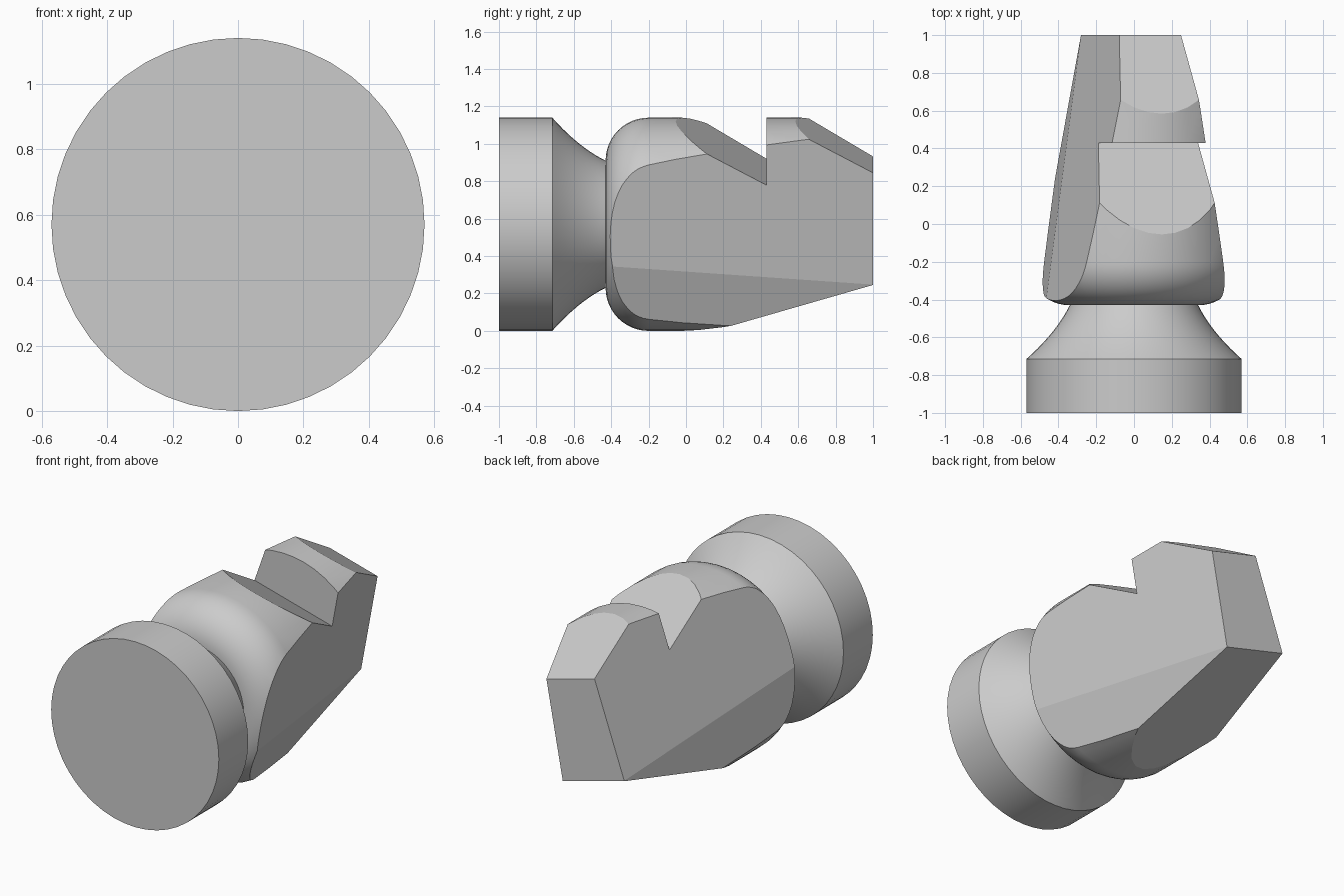
import bpy, bmesh, math
from mathutils import Vector

if "Cube" in bpy.data.objects:
    bpy.data.objects.remove(bpy.data.objects["Cube"])

RADIUS = 0.57
TILT = math.radians(15)
SEGMENTS = 48

grey = bpy.data.materials.new("light_grey")
grey.use_nodes = True
grey.diffuse_color = (0.6, 0.6, 0.6, 1)
grey.node_tree.nodes["Principled BSDF"].inputs["Base Color"].default_value = (0.6, 0.6, 0.6, 1)


def lathe(profile):
    """Revolve (y, radius) points about the y axis."""
    bm = bmesh.new()
    verts = [bm.verts.new((0, y, r)) for y, r in profile]
    edges = [bm.edges.new(pair) for pair in zip(verts, verts[1:])]
    bmesh.ops.spin(bm, geom=verts + edges, cent=(0, 0, 0), axis=(0, 1, 0),
                   angle=math.tau, steps=SEGMENTS, use_merge=False)
    bmesh.ops.remove_doubles(bm, verts=bm.verts, dist=0.0005)
    return bm


def slice_off(bm, point, normal):
    """Remove everything beyond a plane and close the cut with a flat face."""
    geom = bm.verts[:] + bm.edges[:] + bm.faces[:]
    bmesh.ops.bisect_plane(bm, geom=geom, plane_co=point, dist=0.0001,
                           plane_no=Vector(normal).normalized(), clear_outer=True)
    rim = [e for e in bm.edges if e.is_boundary]
    bmesh.ops.holes_fill(bm, edges=rim, sides=0)


def make_object(name, bm):
    bmesh.ops.recalc_face_normals(bm, faces=bm.faces)
    mesh = bpy.data.meshes.new(name)
    bm.to_mesh(mesh)
    bm.free()
    mesh.materials.append(grey)
    obj = bpy.data.objects.new(name, mesh)
    bpy.context.collection.objects.link(obj)
    return obj


def select_only(obj):
    bpy.ops.object.select_all(action="DESELECT")
    obj.select_set(True)
    bpy.context.view_layer.objects.active = obj


# Round base with a concave neck
neck = [(-1, 0), (-1, RADIUS), (-0.715, RADIUS)]
for i in range(1, 11):
    t = i / 10
    neck.append((-0.715 + 0.285 * t, RADIUS - 0.32 * t + 0.09 * t * t))
base = make_object("base_and_neck", lathe(neck))

# Round-shouldered head, still a plain cylinder at the back
shoulder = 0.23
head_profile = [(-0.43, 0)]
for i in range(13):
    a = math.pi / 2 * i / 12
    head_profile.append((-0.2 - shoulder * math.cos(a),
                         RADIUS - shoulder + shoulder * math.sin(a)))
head_profile += [(1, RADIUS), (1, 0)]
bm = lathe(head_profile)

# Tapered flats on both sides, each with a slightly turned lower facet
for side in (-1, 1):
    slice_off(bm, (side * 0.195, 1, 0), (side, 0.177, 0.078))
    slice_off(bm, (side * 0.254, 1, 0), (side, 0.152, -0.136))
# Sloping underside and sloping rear top
slice_off(bm, (0, 1, -0.278), (0, 0.267, -1))
slice_off(bm, (0, 1, 0.33), (0, 0.577, 1))
head = make_object("head", bm)

# Notch: a wedge with a ramp in front and an upright wall behind
bm = bmesh.new()
wedge = bm.faces.new([bm.verts.new((-1, y, z))
                      for y, z in ((0.43, 0.29), (0.43, 0.9), (-0.627, 0.9))])
ext = bmesh.ops.extrude_face_region(bm, geom=[wedge])
bmesh.ops.translate(bm, vec=(2, 0, 0),
                    verts=[v for v in ext["geom"] if isinstance(v, bmesh.types.BMVert)])
cutter = make_object("notch_cutter", bm)
cutter.hide_render = True
cut = head.modifiers.new("notch", "BOOLEAN")
cut.operation = "DIFFERENCE"
cut.solver = "EXACT"
cut.object = cutter
select_only(head)
bpy.ops.object.modifier_apply(modifier=cut.name)
bpy.data.objects.remove(cutter)

# Turn the whole piece about its axis, rest it on the ground, smooth the round parts
for obj in (base, head):
    obj.rotation_euler.y = TILT
    obj.location.z = RADIUS
    select_only(obj)
    bpy.ops.object.shade_smooth_by_angle(angle=math.radians(20 if obj is base else 12))
